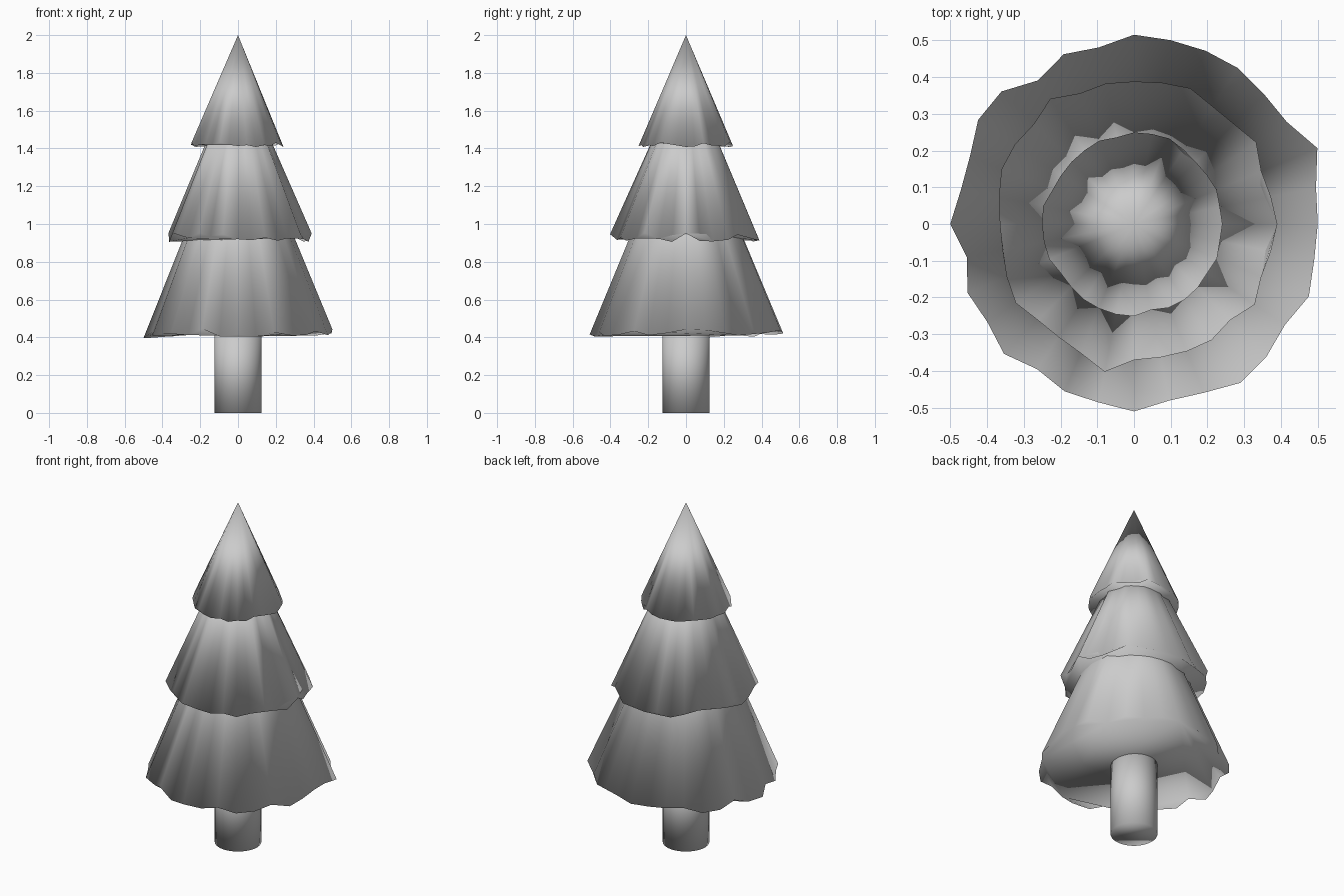
import bpy, bmesh, math, random

if "Cube" in bpy.data.objects:
    bpy.data.objects.remove(bpy.data.objects["Cube"])

random.seed(4)
SIDES = 32


def finish(name, bm):
    bmesh.ops.recalc_face_normals(bm, faces=bm.faces)
    for f in bm.faces:
        f.smooth = True
    mesh = bpy.data.meshes.new(name)
    bm.to_mesh(mesh)
    bm.free()
    obj = bpy.data.objects.new(name, mesh)
    bpy.context.collection.objects.link(obj)
    return obj


def foliage(name, radii, z_rim, z_tip, z_jitter):
    """Cone with an irregular pleated rim and a closed underside."""
    bm = bmesh.new()
    tip = bm.verts.new((0, 0, z_tip))
    rim = []
    for i, r in enumerate(radii):
        a = 2 * math.pi * i / len(radii)
        z = z_rim + random.uniform(-z_jitter, z_jitter)
        rim.append(bm.verts.new((r * math.cos(a), r * math.sin(a), z)))
    for i, v in enumerate(rim):
        bm.faces.new((v, rim[(i + 1) % len(rim)], tip))
    bm.faces.new(rim[::-1])
    return finish(name, bm)


# Trunk
bm = bmesh.new()
bmesh.ops.create_cone(bm, cap_ends=True, segments=SIDES, radius1=0.125,
                      radius2=0.125, depth=0.46)
bmesh.ops.translate(bm, verts=bm.verts, vec=(0, 0, 0.23))
finish("trunk", bm)

# Rim radii, counter-clockwise from +x
lower = [.50, .505, .54, .50, .50, .51, .51, .51, .515, .49, .50, .47, .51, .51, .483, .48,
         .50, .464, .49, .48, .50, .475, .493, .495, .51, .49, .497, .52, .51, .494, .515, .50]
middle = [.39, .38, .375, .40, .385, .385, .40, .392, .388, .39, .385, .41, .385, .39, .39, .375,
          .365, .365, .375, .387, .37, .37, .38, .41, .37, .37, .375, .38, .37, .395, .375, .38]
upper = [0.245 + random.uniform(-0.008, 0.008) for _ in range(SIDES)]

# Three stacked foliage tiers
foliage("lower_foliage", lower, 0.42, 1.65, 0.025)
foliage("middle_foliage", middle, 0.93, 1.84, 0.025)
foliage("upper_foliage", upper, 1.42, 2.0, 0.013)
